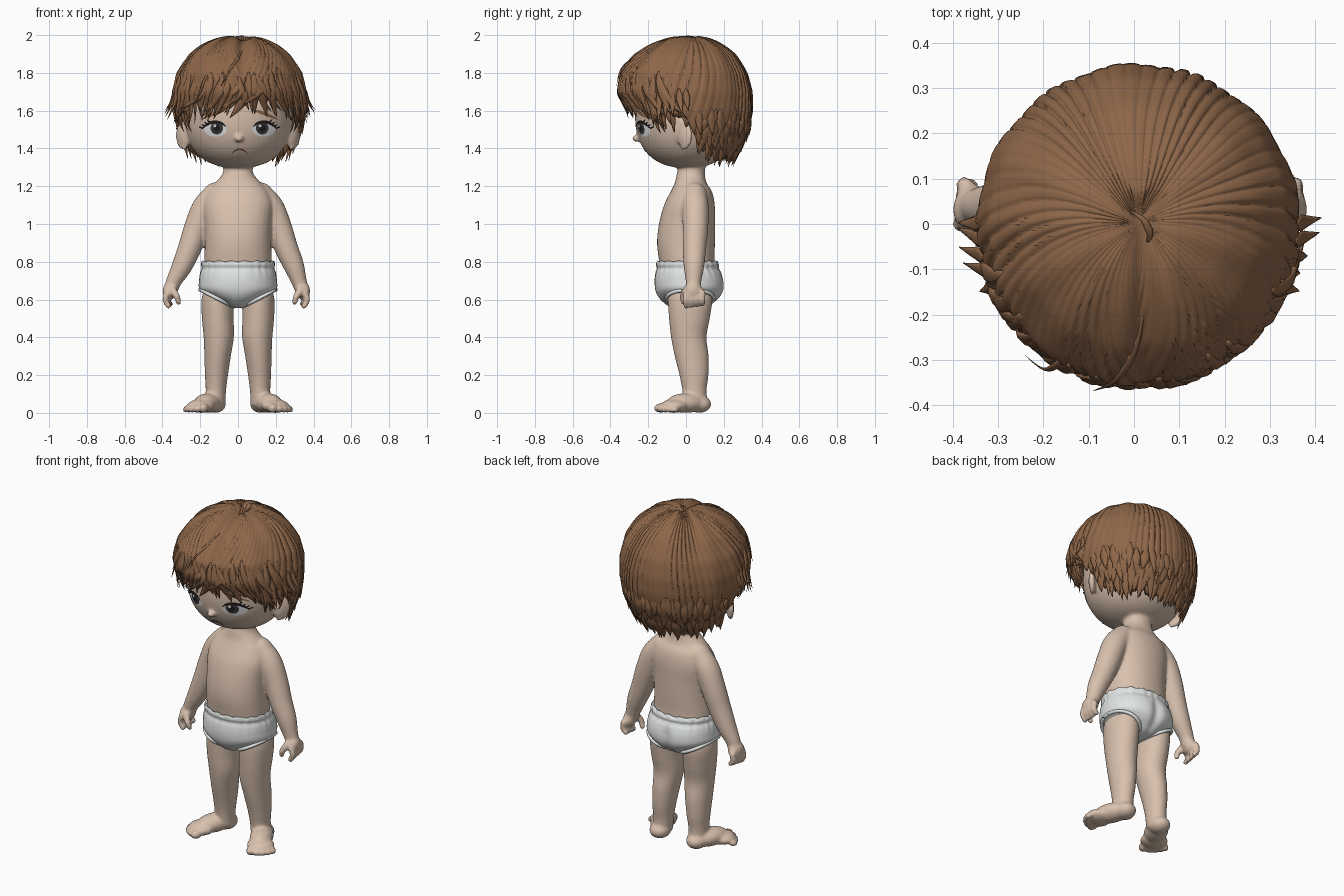
import bpy, bmesh, random
from math import sin, cos, pi, sqrt, radians, exp, degrees
from mathutils import Vector, Matrix
from mathutils.bvhtree import BVHTree

if "Cube" in bpy.data.objects:
    bpy.data.objects.remove(bpy.data.objects["Cube"])

random.seed(4)

def material(name, r, g, b):
    m = bpy.data.materials.new(name)
    m.diffuse_color = (r, g, b, 1)
    m.use_nodes = True
    m.node_tree.nodes["Principled BSDF"].inputs["Base Color"].default_value = m.diffuse_color
    return m

SKIN = material("skin", .69, .53, .42)
HAIR = material("hair_brown", .27, .135, .067)
DARK = material("hair_dark_brown", .09, .045, .025)
CLOTH = material("cloth_white", .76, .78, .78)
WHITE = material("eye_white", .88, .88, .88)
IRIS = material("iris_dark", .045, .04, .04)
BLACK = material("lash_black", .012, .01, .01)
MOUTH = material("mouth_brown", .16, .07, .05)

def finish(bm, name, *mats):
    me = bpy.data.meshes.new(name)
    bmesh.ops.recalc_face_normals(bm, faces=bm.faces[:])
    for f in bm.faces:
        f.smooth = True
    bm.to_mesh(me)
    bm.free()
    ob = bpy.data.objects.new(name, me)
    bpy.context.collection.objects.link(ob)
    for m in mats:
        me.materials.append(m)
    return ob

def spline(rows, k=5):
    """Catmull-Rom through rows of numbers."""
    out = []
    for i in range(len(rows) - 1):
        p = [rows[max(i - 1, 0)], rows[i], rows[i + 1], rows[min(i + 2, len(rows) - 1)]]
        for j in range(k):
            t = j / k
            out.append([.5 * (2*b + (c - a)*t + (2*a - 5*b + 4*c - d)*t*t + (3*b - a - 3*c + d)*t**3)
                        for a, b, c, d in zip(*p)])
    return out + [list(rows[-1])]

def skin_rings(bm, rings, caps=True):
    vs = [[bm.verts.new(p) for p in r] for r in rings]
    n = len(vs[0])
    for a, b in zip(vs, vs[1:]):
        for i in range(n):
            bm.faces.new((a[i], a[(i + 1) % n], b[(i + 1) % n], b[i]))
    if caps:
        bm.faces.new(vs[0][::-1])
        bm.faces.new(vs[-1])

def loft(bm, rows, p=2.0, n=40, shape=None):
    """Stacked superellipses from rows of (z, cx, cy, rx, ry)."""
    rings = []
    for z, cx, cy, rx, ry in spline(rows):
        ring = []
        for i in range(n):
            a = 2 * pi * i / n
            c, s = cos(a), sin(a)
            k = (abs(c)**p + abs(s)**p) ** (-1 / p)
            v = Vector((cx + rx*k*c, cy + ry*k*s, z))
            ring.append(shape(v, a) if shape else v)
        rings.append(ring)
    skin_rings(bm, rings)

def ball(bm, c, r, rot=0):
    bmesh.ops.create_uvsphere(bm, u_segments=28, v_segments=18, radius=1,
        matrix=Matrix.Translation(c) @ Matrix.Rotation(rot, 4, 'Z') @ Matrix.Diagonal((*r, 1)))

def tube(bm, rows, n=14):
    """Round limb through rows of (x, y, z, radius) with ball ends."""
    q = spline(rows)
    rings = []
    for i, (x, y, z, r) in enumerate(q):
        t = (Vector(q[min(i + 1, len(q) - 1)][:3]) - Vector(q[max(i - 1, 0)][:3])).normalized()
        u = t.cross(Vector((.2, 1, .1))).normalized()
        w = t.cross(u)
        rings.append([Vector((x, y, z)) + (u*cos(2*pi*j/n) + w*sin(2*pi*j/n))*r for j in range(n)])
    skin_rings(bm, rings)
    for e in (rows[0], rows[-1]):
        ball(bm, e[:3], (e[3],) * 3)

# ---- skin: torso, neck, head, limbs fused into one smooth surface
bm = bmesh.new()
loft(bm, [(.62, 0, .02, .13, .12), (.7, 0, .02, .175, .145), (.8, 0, .005, .178, .147),
          (.9, 0, 0, .176, .153), (1, 0, .005, .178, .148), (1.1, 0, .018, .185, .134),
          (1.17, 0, .028, .165, .11), (1.215, 0, .025, .125, .085), (1.26, 0, .025, .085, .075),
          (1.3, 0, .03, .077, .072), (1.42, 0, .03, .075, .07)], 2.2)
head = []
for i in range(1, 24):
    t = pi * i / 24
    c, s = cos(t), sin(t)
    k = (abs(c)**2.4 + s**2.4) ** (-1 / 2.4)
    head.append((1.585 - .288*k*c, 0, .005, .287*k*s, .275*k*s))
loft(bm, head, 2, 48)
ball(bm, (.005, -.262, 1.452), (.022, .024, .018))
for s in (-1, 1):
    # ears with a raised rim
    ball(bm, (s*.285, -.012, 1.468), (.045, .022, .066), s*.75)
    tube(bm, [(s*(.283 + .034*cos(a)), -.015 + .036*cos(a), 1.468 + .064*sin(a), .013)
              for a in (-1.6, -1, -.4, .2, .8, 1.4, 2.1, 2.6)], 10)
    # arms
    w = 1.05 if s < 0 else 1
    tube(bm, [(s*.12, .045, 1.155, .065), (s*.175, .05, 1.085, .07), (s*.218, .05, .98, .068),
              (s*.253, .045, .88, .063), (s*.295, .042, .78, .055), (s*.322*w, .04, .70, .042),
              (s*.335*w, .04, .66, .038)], 20)
    ball(bm, (s*.345*w, .04, .645), (.036, .05, .048), s*.3)
    for j in range(4):
        y = .0 + .029*j
        tube(bm, [(s*.355*w, y, .635, .018), (s*(.366 - .003*j)*w, y, .597, .017),
                  (s*(.35 - .003*j)*w, y, .565 + .004*j, .015)], 10)
    tube(bm, [(s*.33*w, 0, .65, .021), (s*.308*w, -.016, .615, .018), (s*.3*w, -.012, .585, .015)], 10)
    # legs
    loft(bm, [(.67, s*.1, .02, .075, .11), (.6, s*.108, .022, .085, .118), (.5, s*.107, .018, .084, .108),
              (.4, s*.102, .015, .08, .094), (.3, s*.108, .03, .07, .09), (.2, s*.114, .042, .061, .077),
              (.12, s*.117, .045, .054, .064), (.04, s*.12, .05, .053, .062)], 2, 32)
    # feet and toes
    d, p, b = Vector((s*.42, -.907, 0)), Vector((s*.907, .42, 0)), Vector((s*.197, -.065, 0))
    ball(bm, (s*.122, .07, .046), (.058, .064, .046))
    ball(bm, (s*.158, .0, .052), (.064, .11, .052), s*.43)
    ball(bm, b + Vector((0, 0, .036)), (.076, .07, .036), s*.43)
    for j, (k, f, r) in enumerate([(-.046, .06, .025), (-.01, .066, .021), (.022, .06, .02),
                                   (.05, .047, .019), (.073, .028, .018)]):
        ball(bm, b + p*k + d*f + Vector((0, 0, r)), (r*.95, r*1.3, r), s*.43)
body = finish(bm, "skin_body", SKIN)
m = body.modifiers.new("fuse", 'REMESH')
m.mode, m.voxel_size, m.use_smooth_shade = 'VOXEL', .008, True
m = body.modifiers.new("soften", 'SMOOTH')
m.factor, m.iterations = .5, 7

# ---- cloth briefs with gathered waist and leg cuffs
def gather(v, a):
    k = max(0, min(1, (v.z - .7) / .06))
    g = 1 + .007*k*(sin(23*a) + sin(31*a + 1))
    v = Vector((v.x*g, v.y*g, v.z + (.003*sin(17*a) if v.z > .79 else 0)))
    if v.y > 0:
        v.y -= .016*exp(-(v.x/.03)**2)*(1 - k)
    return v

bm = bmesh.new()
loft(bm, [(.79, 0, .005, .172, .14), (.803, 0, .005, .188, .157), (.785, 0, .008, .194, .166),
          (.765, 0, .01, .191, .163), (.74, 0, .014, .2, .175), (.7, 0, .018, .206, .184),
          (.655, 0, .02, .204, .183), (.62, 0, .02, .16, .17), (.59, 0, .02, .1, .145),
          (.565, 0, .02, .06, .11), (.555, 0, .02, .025, .06)], 2.1, 128, gather)
for s in (-1, 1):
    tube(bm, [(s*(.112 + .088*cos(a)), .022 + .125*sin(a), .607 + .045*cos(a), .01)
              for a in [2*pi*i/16 for i in range(17)]], 8)
finish(bm, "cloth_briefs", CLOTH)

# ---- hair: u is the square root of the drop below the crown, a is the turn from the front
def interp(x, xs, ys):
    for i in range(len(xs) - 1):
        if x <= xs[i + 1]:
            return ys[i] + (ys[i + 1] - ys[i]) * max(0, (x - xs[i]) / (xs[i + 1] - xs[i]))
    return ys[-1]

U = [0, .122, .224, .316, .447, .548, .632, .707, .775, .837]
SIDE = [0, .12, .205, .268, .336, .36, .358, .335, .295, .25]
BACK = [0, .125, .2, .265, .328, .355, .357, .337, .294, .235]
FRONT = [0, .12, .205, .28, .36, .365, .312, .282, .25, .2]
CORE = Vector((0, 0, 1.62))

def scalp(a, u, off=0):
    u = max(u, .01)
    s, c = sin(a), -cos(a)
    r = 1 / sqrt((s / interp(u, U, SIDE))**2 + (c / interp(u, U, FRONT if c < 0 else BACK))**2)
    v = Vector((.01 + r*s, r*c, 2 - u*u))
    if v.y < .06:   # dip along the parting
        dip = exp(-((v.x - .025)/.035)**2) * max(0, 1 - u/.65)
        v.z -= .03*dip
        v.y += .03*dip*min(1, u/.3)
    return v + (v - CORE).normalized()*off

def groove(a, u):
    """Strands leave the parting sideways, then bend down to the front."""
    a = (a + pi) % (2*pi) - pi
    k = a + (1 if a > 0 else -1)*1.3*u*cos(a/2)**2
    return (1 - abs(sin(36*k + 1.2*sin(5*k) + .8*sin(9*u + 3*k))))**2 * (.6 + .4*sin(7*k + 1))

def hem(a):
    d = abs(degrees((a + pi) % (2*pi) - pi))
    return interp(d, [0, 45, 75, 92, 106, 130, 180], [1.66, 1.64, 1.60, 1.52, 1.40, 1.345, 1.34])

bm = bmesh.new()
NA, NU = 560, 36
rings = []
for j in range(NU + 3):
    ring = []
    for i in range(NA):
        a = 2*pi*i/NA
        ub = sqrt(2 - hem(a) + .012*sin(37*a) + .008*sin(61*a))
        if j <= NU:
            u = ub*(.02 + .98*j/NU)
            ring.append(scalp(a, u, -.012*groove(a, u)*min(1, u/.3) - .003*(1 + sin(13*a))*min(1, u/.3)))
        else:
            ring.append(scalp(a, ub - .03*(j - NU), -.035*(j - NU)))
    rings.append(ring)
skin_rings(bm, rings)
bm.faces.ensure_lookup_table()
for i in range(NA*NU):   # darker strokes in the deepest grooves
    a, u = 2*pi*(i % NA + .5)/NA, .8*(i // NA)/NU
    if groove(a, u) > .7 and u > .15 and random.random() < .2:
        bm.faces[i].material_index = 1
finish(bm, "hair_cap", HAIR, DARK)

def lock(bm, pts, w, n=6):
    rings = []
    for i, p in enumerate(pts):
        f = i / (len(pts) - 1)
        t = (pts[min(i + 1, len(pts) - 1)] - pts[max(i - 1, 0)]).normalized()
        b = t.cross(p - CORE).normalized()
        k = w*min(1, .15 + 2*f)*(1 - f**2.2) + .001
        rings.append([p + b*k*cos(2*pi*j/n) + b.cross(t)*k*.35*sin(2*pi*j/n) for j in range(n)])
    skin_rings(bm, rings)

def scalp_lock(bm, a, z0, z1, sway, off, w):
    u0, u1 = sqrt(2 - z0), sqrt(2 - z1)
    lock(bm, [scalp(a + sway*f*f, u0 + (u1 - u0)*f, off*f**3 - .008*(1 - f))
              for f in [i/10 for i in range(11)]], w)

R = random.uniform
# swept fringe parted near the middle, with flicks over the ears
bm = bmesh.new()
for i in range(64):
    d = -80 + 160*i/63 + R(-2, 2)
    side = -1 if d < 6 else 1
    tip = interp(d, [-90, -65, -45, -20, 0, 12, 30, 65, 90],
                 [1.55, 1.52, 1.565, 1.56, 1.58, 1.615, 1.57, 1.52, 1.55]) + R(-.015, .05)
    flick = R(-.005, .012) if abs(d) < 45 else R(-.01, .022)
    sway = R(.0, .5) if abs(d) > 15 else R(-.2, .35)
    scalp_lock(bm, radians(d - side*12), R(1.72, 1.84), tip, side*sway, flick, R(.018, .034))
for s in (-1, 1):
    for j in range(5):   # outward side tips and sideburns
        scalp_lock(bm, s*radians(66 + 6*j), 1.72, 1.545 + .014*j, s*R(.0, .1), R(.03, .055), .022)
        scalp_lock(bm, s*radians(60 + 4.5*j), 1.62, R(1.47, 1.52), s*R(-.02, .1), -.015, .017)
finish(bm, "hair_fringe", HAIR)

# layered locks down the back and nape
bm = bmesh.new()
for tier, (top, tip) in enumerate([(1.58, 1.45), (1.53, 1.385), (1.48, 1.325)]):
    for i in range(34):
        d = 103 + 154*i/33 + R(-2, 2)
        near = min(d, 360 - d) < 112
        scalp_lock(bm, radians(d), top + R(-.03, .04), tip + R(-.02, .03) + (.03 if near else 0),
                   R(-.08, .08), R(-.004, .016), R(.022, .034))
finish(bm, "hair_back_locks", HAIR)

# loose strands at the crown and forehead
bm = bmesh.new()
for pts in ([(.03, -.04, 1.97), (.035, -.02, 1.985), (.02, .01, 1.996), (-.01, .03, 1.99)],
            [(.02, -.2, 1.92), (-.0, -.28, 1.88), (-.04, -.345, 1.82), (-.09, -.368, 1.73)],
            [(-.12, -.26, 1.84), (-.17, -.31, 1.78), (-.2, -.32, 1.70), (-.24, -.29, 1.62)]):
    lock(bm, [Vector(p) for p in spline(pts, 4)], .009)
finish(bm, "hair_loose_strands", HAIR)

# ---- painted face details, laid on the skin
bpy.context.view_layer.update()
tree = BVHTree.FromObject(body, bpy.context.evaluated_depsgraph_get())

def on_face(x, z, off):
    hit = tree.ray_cast(Vector((x, -1, z)), Vector((0, 1, 0)))[0]
    return Vector((x, (hit.y if hit else -.25) - off, z))

def disc(name, mat, x, z, rx, rz, off):
    bm = bmesh.new()
    skin_rings(bm, [[on_face(x + rx*k*cos(2*pi*i/28), z + rz*k*sin(2*pi*i/28), off) for i in range(28)]
                    for k in (.05, .35, .7, 1)], False)
    finish(bm, name, mat)

def stroke(name, mat, pts, w, off):
    bm = bmesh.new()
    q = spline(pts, 5)
    prev = None
    for i, (x, z) in enumerate(q):
        a, b = Vector(q[max(i - 1, 0)]), Vector(q[min(i + 1, len(q) - 1)])
        t = (b - a).normalized()
        k = w*(.25 + .75*sin(pi*i/(len(q) - 1)))
        cur = [bm.verts.new(on_face(x - t.y*k*e, z + t.x*k*e, off)) for e in (-1, 1)]
        if prev:
            bm.faces.new((prev[0], prev[1], cur[1], cur[0]))
        prev = cur
    finish(bm, name, mat)

for s, n in ((-1, "right"), (1, "left")):
    x, m = .008 + s*.128, .008
    disc(n + "_eye_white", WHITE, x, 1.501, .06, .039, .003)
    disc(n + "_iris", IRIS, x - s*.008, 1.508, .033, .034, .005)
    disc(n + "_pupil", BLACK, x - s*.008, 1.508, .017, .019, .006)
    disc(n + "_eye_glint", WHITE, x - s*.008 - .011, 1.52, .008, .008, .007)
    stroke(n + "_upper_lash", BLACK, [(x - s*.055, 1.515), (x - s*.03, 1.535), (x + s*.01, 1.54),
                                      (x + s*.045, 1.526), (x + s*.072, 1.503)], .008, .008)
    for j in range(4):
        stroke(n + "_lash_%d" % j, BLACK, [(x + s*(.025 + .014*j), 1.535 - .009*j),
                                           (x + s*(.045 + .014*j), 1.553 - .013*j)], .004, .008)
    stroke(n + "_eyebrow", HAIR, [(m + s*.07, 1.605), (m + s*.11, 1.592), (m + s*.15, 1.577),
                                  (m + s*.2, 1.555)], .009, .005)
stroke("mouth", MOUTH, [(-.032, 1.375), (-.012, 1.39), (.01, 1.396), (.03, 1.39), (.052, 1.375)], .005, .004)
